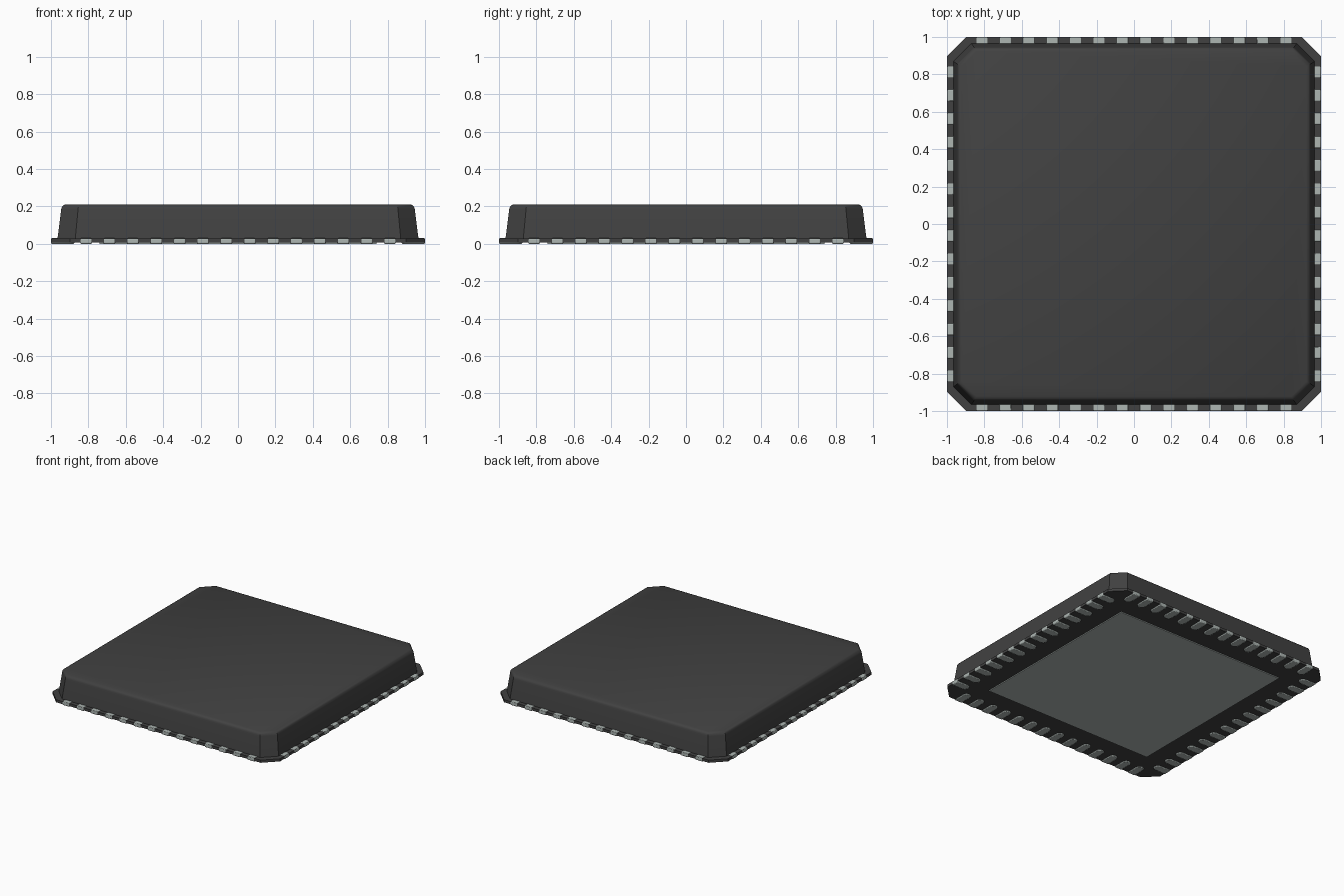
import bpy, bmesh, math
from mathutils import Matrix

cube = bpy.data.objects.get("Cube")
if cube:
    bpy.data.objects.remove(cube, do_unlink=True)


def material(name, rgb, roughness):
    m = bpy.data.materials.new(name)
    m.use_nodes = True
    m.diffuse_color = (*rgb, 1)
    bsdf = m.node_tree.nodes["Principled BSDF"]
    bsdf.inputs["Base Color"].default_value = (*rgb, 1)
    bsdf.inputs["Roughness"].default_value = roughness
    return m


BLACK = material("black_plastic", (0.053, 0.053, 0.053), 0.6)
METAL = material("pale_metal", (0.42, 0.47, 0.45), 0.5)


def octagon(half, chamfer):
    """Square outline with cut corners, counter-clockwise."""
    a, b = half, half - chamfer
    return [(a, -b), (a, b), (b, a), (-b, a), (-a, b), (-a, -b), (-b, -a), (b, -a)]


def loft(bm, layers):
    """Stack closed outlines of equal length, given as (outline, z), into a solid."""
    rings = [[bm.verts.new((x, y, z)) for x, y in pts] for pts, z in layers]
    n = len(rings[0])
    for lo, hi in zip(rings, rings[1:]):
        for i in range(n):
            j = (i + 1) % n
            bm.faces.new((lo[i], lo[j], hi[j], hi[i]))
    bm.faces.new(rings[0][::-1])
    bm.faces.new(rings[-1])


def make_object(name, bm, mat):
    bmesh.ops.recalc_face_normals(bm, faces=bm.faces)
    me = bpy.data.meshes.new(name)
    bm.to_mesh(me)
    bm.free()
    me.materials.append(mat)
    ob = bpy.data.objects.new(name, me)
    bpy.context.collection.objects.link(ob)
    return ob


def smooth(ob, angle):
    bpy.ops.object.select_all(action='DESELECT')
    ob.select_set(True)
    bpy.context.view_layer.objects.active = ob
    bpy.ops.object.shade_smooth_by_angle(angle=math.radians(angle))


# Package: thin flange, sloping walls and a rounded top edge
bm = bmesh.new()
profile = [(0.999, 0.10, 0.007), (0.999, 0.10, 0.028), (0.965, 0.095, 0.028),
           (0.945, 0.090, 0.185), (0.942, 0.088, 0.196), (0.935, 0.085, 0.205),
           (0.922, 0.080, 0.211)]
loft(bm, [(octagon(h, c), z) for h, c, z in profile])
smooth(make_object("package_body", bm, BLACK), 30)

# Contact outline: square outer end at the edge, round inner end
HALF, LENGTH = 0.032, 0.125
PITCH, COUNT = 0.125, 14
centre_y = -1 + LENGTH - HALF
outline = [(-HALF, -1), (HALF, -1)]
for i in range(9):
    t = math.pi * i / 8
    outline.append((HALF * math.cos(t), centre_y + HALF * math.sin(t)))

# One row of contacts per side
for k, side in enumerate(("front", "left", "back", "right")):
    bm = bmesh.new()
    for i in range(COUNT):
        dx = (i - (COUNT - 1) / 2) * PITCH
        loft(bm, [([(x + dx, y) for x, y in outline], z) for z in (0.0, 0.030)])
    bmesh.ops.rotate(bm, verts=bm.verts, cent=(0, 0, 0),
                     matrix=Matrix.Rotation(k * math.pi / 2, 3, 'Z'))
    row = make_object(side + "_contacts", bm, METAL)
    bevel = row.modifiers.new("soft_edges", 'BEVEL')
    bevel.width = 0.006
    bevel.segments = 2
    bevel.limit_method = 'ANGLE'
    bevel.angle_limit = math.radians(40)
    smooth(row, 35)

# Heat pad under the package
bm = bmesh.new()
P = 0.74
square = [(P, -P), (P, P), (-P, P), (-P, -P)]
loft(bm, [(square, 0.0), (square, 0.012)])
make_object("heat_pad", bm, METAL)
